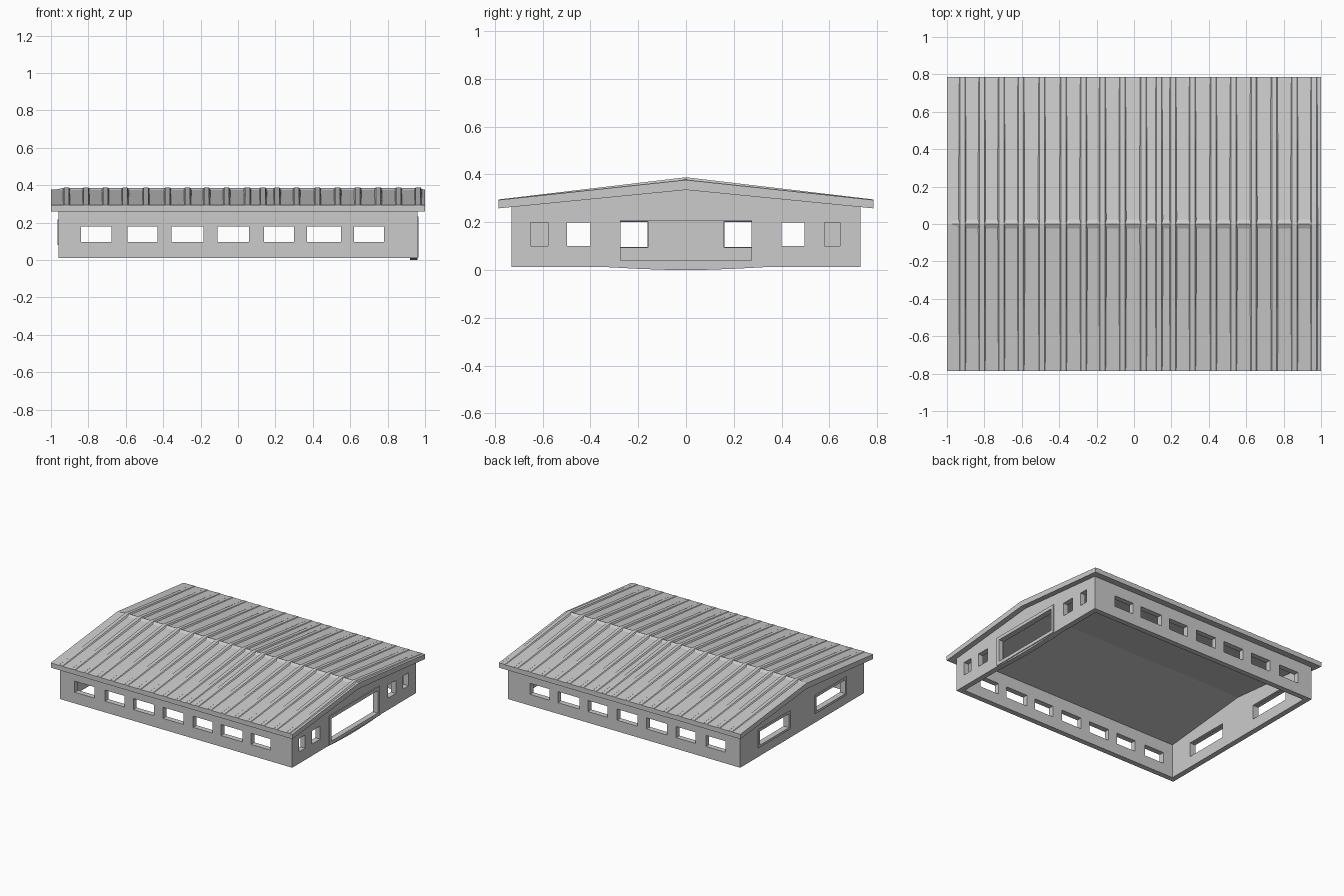
import bpy, bmesh

if "Cube" in bpy.data.objects:
    bpy.data.objects.remove(bpy.data.objects["Cube"])

L, W, T = 0.96, 0.73, 0.04          # wall half length, half width, thickness
EAVE, RIDGE, HALF = 0.293, 0.377, 0.785


def loft(name, rings):
    """Skin a closed solid through rings of equal point count."""
    bm = bmesh.new()
    vs = [[bm.verts.new(p) for p in r] for r in rings]
    n = len(rings[0])
    for a, b in zip(vs, vs[1:]):
        for i in range(n):
            j = (i + 1) % n
            bm.faces.new((a[i], a[j], b[j], b[i]))
    bm.faces.new(vs[0])
    bm.faces.new(vs[-1])
    bmesh.ops.recalc_face_normals(bm, faces=bm.faces)
    me = bpy.data.meshes.new(name)
    bm.to_mesh(me)
    bm.free()
    ob = bpy.data.objects.new(name, me)
    bpy.context.collection.objects.link(ob)
    return ob


def prism(name, yz, x0, x1):
    return loft(name, [[(x, y, z) for y, z in yz] for x in (x0, x1)])


def box(name, x0, x1, y0, y1, z0, z1):
    return prism(name, [(y0, z0), (y1, z0), (y1, z1), (y0, z1)], x0, x1)


def cut(target, cutters):
    """Subtract the cutters, then delete them."""
    for c in cutters:
        c.hide_render = True
        m = target.modifiers.new("cut", 'BOOLEAN')
        m.operation, m.solver, m.object = 'DIFFERENCE', 'EXACT', c
        bpy.context.view_layer.objects.active = target
        bpy.ops.object.modifier_apply(modifier=m.name)
        bpy.data.objects.remove(c)


def frame(name, x0, x1, y0, y1, z0, z1, t):
    """Rectangular frame lying in a yz plane, t wide inside its outer bounds."""
    ring = lambda x, d: [(x, y0 + d, z0 + d), (x, y1 - d, z0 + d),
                         (x, y1 - d, z1 - d), (x, y0 + d, z1 - d)]
    ob = loft(name, [ring(x0, 0), ring(x1, 0)])
    cut(ob, [loft("cutter", [ring(x0 - 0.1, t), ring(x1 + 0.1, t)])])


# Gabled walls, open at the bottom
walls = prism("walls", [(-W, 0.012), (W, 0.012), (W, 0.268), (0, 0.34), (-W, 0.268)], -L, L)
cut(walls, [box("cutter", -L + T, L - T, -W + T, W - T, -0.1, 0.6)])

# Window and door openings
cutters = []
for x0, x1 in [(-.84, -.675), (-.59, -.43), (-.355, -.185), (-.11, .06),
               (.14, .30), (.37, .55), (.62, .78)]:
    for s in (-1, 1):
        y = sorted((s * (W - T - 0.02), s * (W + 0.02)))
        cutters.append(box("cutter", x0, x1, *y, 0.095, 0.178))
for y0, y1 in [(-.65, -.578), (-.498, -.40), (-.28, .28), (.40, .495), (.58, .645)]:
    z = (0.035, 0.21) if y0 == -.28 else (0.10, 0.198)
    cutters.append(box("cutter", L - T - 0.02, L + 0.02, y0, y1, *z))
for y0, y1 in [(-.505, -.16), (.16, .505)]:
    cutters.append(box("cutter", -L - 0.02, -L + T + 0.02, y0, y1, 0.095, 0.202))
cut(walls, cutters)

# Frames around the left windows and the wide right opening
for s in (-1, 1):
    y = sorted((s * 0.145, s * 0.52))
    frame("left_window_frame", -L - 0.006, -L + 0.02, *y, 0.08, 0.217, 0.017)
frame("door_frame", L - 0.03, L + 0.006, -0.298, 0.298, 0.014, 0.232, 0.025)

# Shallow bowed threshold under the door
prism("threshold", [(-.35, .013), (-.2, .005), (-.06, 0), (.06, 0), (.2, .005), (.35, .013)],
      L - T, L)

# Roof slab
prism("roof", [(-HALF, 0.258), (0, 0.335), (HALF, 0.258), (HALF, EAVE), (0, RIDGE),
               (-HALF, EAVE)], -1, 1)


# Roof ribs: raised at the ridge, fading out toward the eaves
def rib_ring(x, y):
    f = abs(y) / HALF
    z = RIDGE - f * (RIDGE - EAVE)
    h = 0.011 - 0.009 * f
    return [(x - .022, y, z - .003), (x + .022, y, z - .003),
            (x + .013, y, z + h), (x - .013, y, z + h)]


for x in [-.917, -.813, -.709, -.604, -.492, -.377, -.27, -.168, -.061, .05, .134,
          .209, .313, .425, .532, .64, .75, .858, .963]:
    loft("roof_rib", [rib_ring(x, y) for y in (-HALF, -.45, 0, .45, HALF)])

# Ridge cap, tapering down at both ends
cap = [(-1, .372, .02), (-.93, .386, .032), (.965, .386, .032), (1, .375, .025)]
loft("ridge_cap", [[(x, -w, .37), (x, w, .37), (x, 0, z)] for x, z, w in cap])
